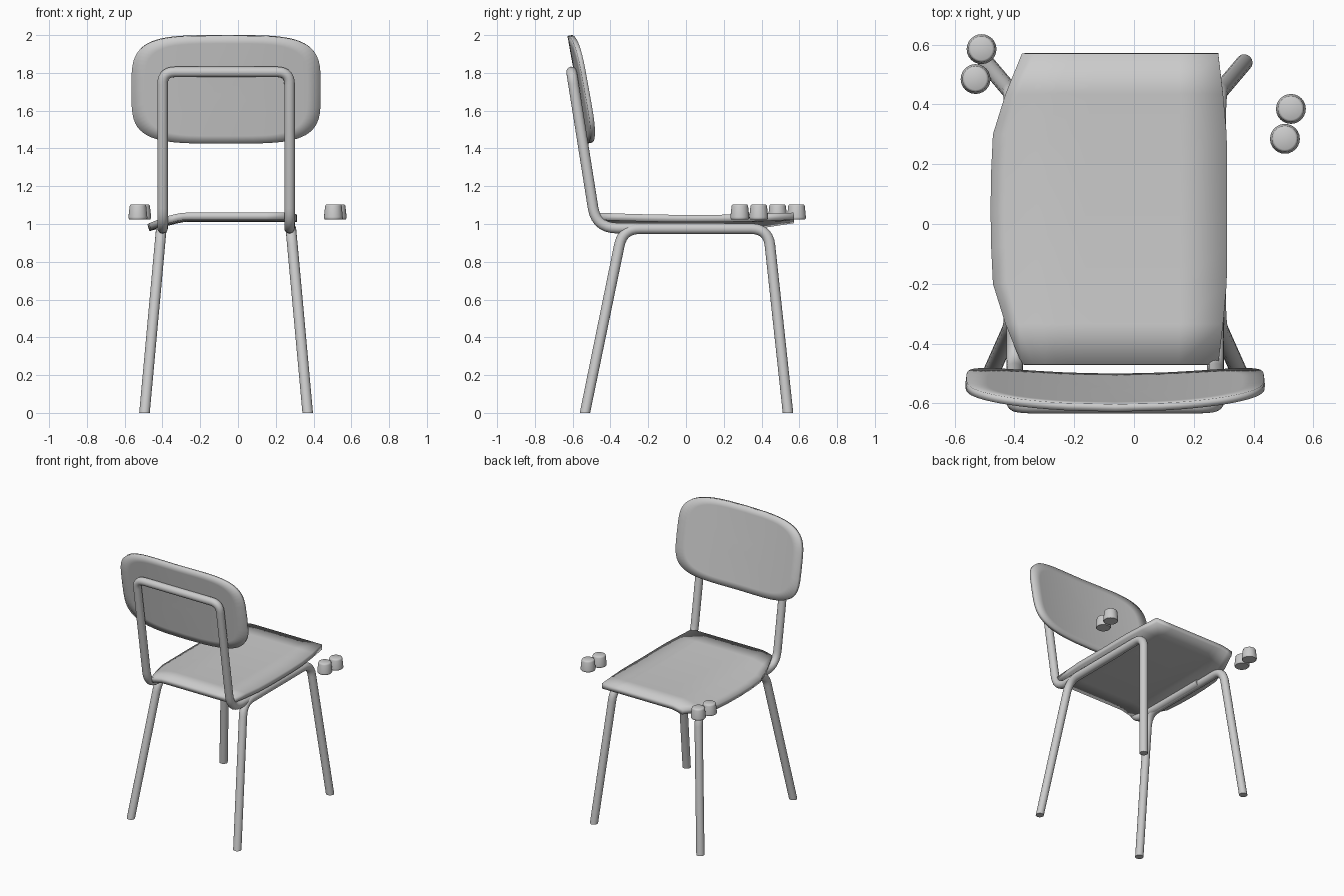
import bpy, bmesh
from math import cos, sin, pi
from mathutils import Vector

if "Cube" in bpy.data.objects:
    bpy.data.objects.remove(bpy.data.objects["Cube"])

CX = -0.063          # middle of the chair itself
R = 0.028            # tube radius


def finish(obj):
    bpy.ops.object.select_all(action='DESELECT')
    obj.select_set(True)
    bpy.context.view_layer.objects.active = obj
    bpy.ops.object.shade_smooth_by_angle(angle=0.7)


def mesh_object(name, verts, faces, thickness=0):
    me = bpy.data.meshes.new(name)
    me.from_pydata(verts, [], faces)
    obj = bpy.data.objects.new(name, me)
    bpy.context.collection.objects.link(obj)
    if thickness:
        mod = obj.modifiers.new("thickness", 'SOLIDIFY')
        mod.thickness, mod.offset = thickness, -1
    finish(obj)
    return obj


def fillet(points, radius, steps=7):
    """Round each inner corner of a polyline."""
    p = [Vector(q) for q in points]
    out = [p[0]]
    for a, b, c in zip(p, p[1:], p[2:]):
        s, e = b + (a - b).normalized() * radius, b + (c - b).normalized() * radius
        for i in range(steps + 1):
            t = i / steps
            out.append(s * (1 - t) ** 2 + b * 2 * t * (1 - t) + e * t * t)
    return out + [p[-1]]


def tube(name, path):
    cu = bpy.data.curves.new(name, 'CURVE')
    cu.dimensions = '3D'
    cu.bevel_depth, cu.bevel_resolution, cu.use_fill_caps = R, 6, True
    sp = cu.splines.new('POLY')
    sp.points.add(len(path) - 1)
    for pt, co in zip(sp.points, path):
        pt.co = (*co, 1)
    obj = bpy.data.objects.new(name, cu)
    bpy.context.collection.objects.link(obj)
    bpy.ops.object.select_all(action='DESELECT')
    obj.select_set(True)
    bpy.context.view_layer.objects.active = obj
    bpy.ops.object.convert(target='MESH')
    obj = bpy.context.object
    # cut the feet flat on the floor
    for v in obj.data.vertices:
        if v.co.z < 0.02:
            v.co.z = 0
    finish(obj)


# Leg frames, one bent tube per side
for name, s in (("left_leg_frame", -1), ("right_leg_frame", 1)):
    foot, top = CX + s * 0.432, CX + s * 0.343
    tube(name, fillet([(foot, -0.535, 0), (top, -0.335, 0.975),
                       (top, 0.435, 0.975), (foot, 0.54, 0)], 0.09))

# Back frame: up from one seat rail, across and down to the other
half = [(0.336, 0.2, 0.978), (0.336, -0.475, 0.978), (0.336, -0.606, 1.805)]
path = [(CX - x, y, z) for x, y, z in half] + [(CX + x, y, z) for x, y, z in reversed(half)]
low = fillet(path[:3], 0.11)[:-1]
high = fillet([low[-1], path[2], path[3], (CX + 0.336, low[-1].y, low[-1].z)], 0.065)
mirror_low = [Vector((2 * CX - v.x, v.y, v.z)) for v in reversed(low)]
tube("back_frame", low[:-1] + high + mirror_low[1:])

# Backrest: curved superellipse panel leaning back
N, RINGS, W, H, ZC = 64, 7, 0.4975, 0.285, 1.715


def back_point(x, z):
    return (CX + x, -0.552 - 0.18 * z + 0.038 * (x / W) ** 2, ZC + z)


def power(v):
    return abs(v) ** 0.5 * (1 if v >= 0 else -1)


verts, faces = [back_point(0, 0)], []
for r in range(1, RINGS + 1):
    for i in range(N):
        a = 2 * pi * i / N
        verts.append(back_point(W * power(cos(a)) * r / RINGS, H * power(sin(a)) * r / RINGS))
for i in range(N):
    j = (i + 1) % N
    faces.append((0, 1 + j, 1 + i))
    for r in range(RINGS - 1):
        a, b = 1 + r * N, 1 + (r + 1) * N
        faces.append((a + i, a + j, b + j, b + i))
mesh_object("backrest", verts, faces, 0.025)

# Seat: shallow dish with one edge rolling down
rows = [(-0.47, -0.375, 0.282), (-0.335, -0.43, 0.298), (-0.2, -0.472, 0.31), (-0.075, -0.478, 0.312),
        (0.05, -0.48, 0.312), (0.175, -0.478, 0.312), (0.3, -0.472, 0.31), (0.435, -0.43, 0.298),
        (0.57, -0.375, 0.282)]
cols = [0, 0.06, 0.12, 0.18, 0.24, 0.4, 0.6, 0.8, 1]
verts, faces = [], []
for y, x0, x1 in rows:
    for t in cols:
        x = x0 + (x1 - x0) * t
        drop = 0.05 * max(0, (-0.29 - x) / 0.19) ** 1.2
        dip = 0.012 * (1 - ((y - 0.05) / 0.52) ** 2)
        verts.append((x, y, 1.06 - drop - dip))
C = len(cols)
for r in range(len(rows) - 1):
    for c in range(C - 1):
        k = r * C + c
        faces.append((k, k + 1, k + C + 1, k + C))
mesh_object("seat", verts, faces, 0.038)

# Loose foot caps beside the seat
profile = [(0.046, 1.025), (0.05, 1.031), (0.05, 1.036), (0.044, 1.094), (0.041, 1.101), (0.036, 1.104)]
S = 24
for n, (cx, cy) in enumerate([(-0.51, 0.585), (-0.53, 0.485), (0.525, 0.385), (0.505, 0.285)]):
    verts = [(cx + r * cos(2 * pi * i / S), cy + r * sin(2 * pi * i / S), z)
             for r, z in profile for i in range(S)]
    faces = [(k * S + i, k * S + (i + 1) % S, (k + 1) * S + (i + 1) % S, (k + 1) * S + i)
             for k in range(len(profile) - 1) for i in range(S)]
    faces += [tuple(reversed(range(S))), tuple(range((len(profile) - 1) * S, len(profile) * S))]
    mesh_object("foot_cap_%d" % (n + 1), verts, faces)
